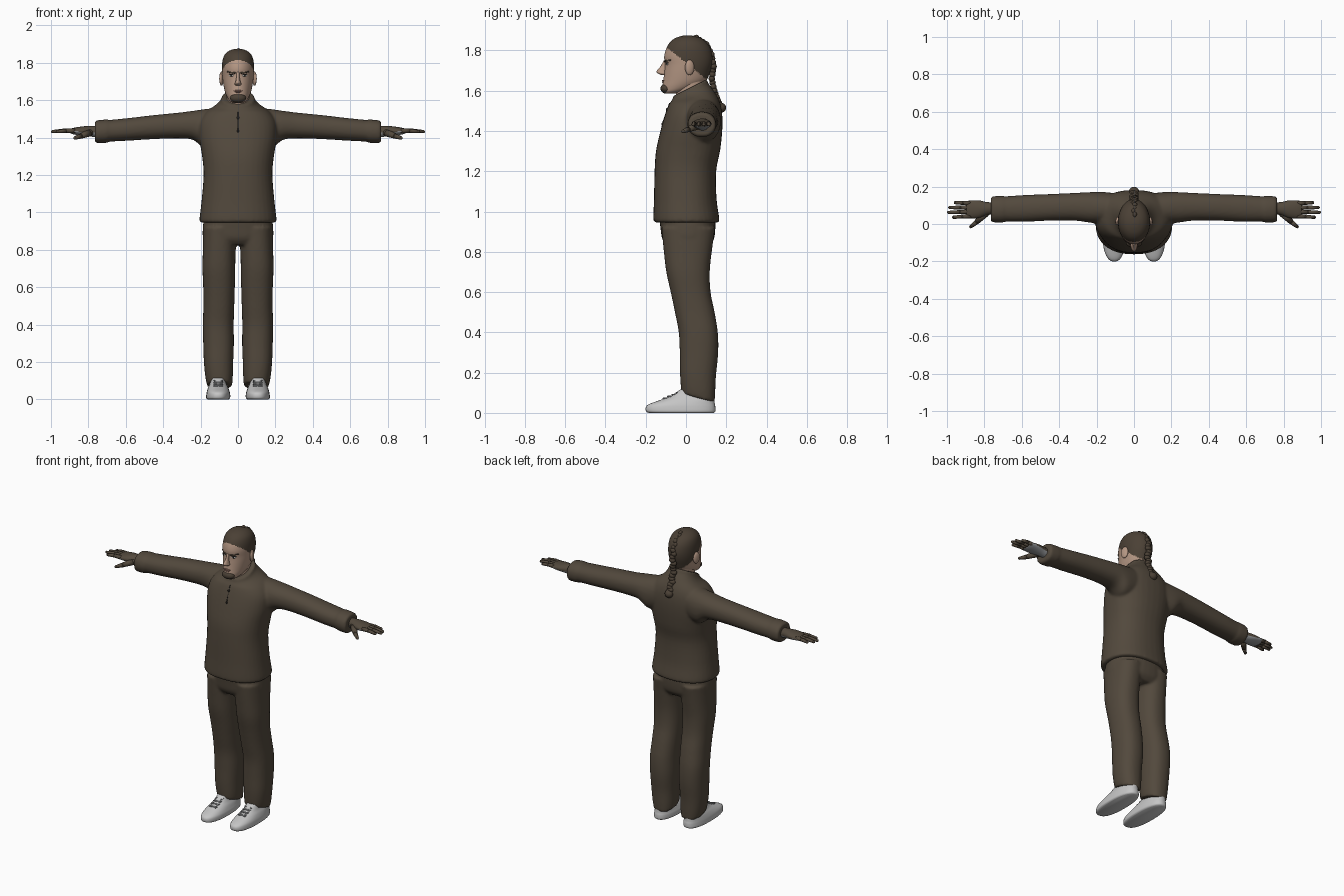
import bpy, bmesh, math
from mathutils import Vector, Matrix
from mathutils.bvhtree import BVHTree


def material(name, r, g, b):
    m = bpy.data.materials.new(name)
    m.diffuse_color = (r, g, b, 1)
    return m


BROWN = material("dark brown", 0.085, 0.066, 0.046)
HAIR = material("hair brown", 0.07, 0.052, 0.036)
SKIN = material("skin", 0.46, 0.31, 0.23)
LIP = material("lip", 0.32, 0.18, 0.14)
SHOE = material("shoe grey", 0.56, 0.56, 0.56)
GREY = material("mid grey", 0.3, 0.31, 0.32)
DARK = material("near black", 0.02, 0.018, 0.016)
WHITE = material("eye white", 0.65, 0.65, 0.62)


def loft(bm, secs, axis='z', n=36, steps=4, side=1, p=2.0):
    """Smooth skin through rounded sections (t, a0, a1, b0, b1, tilt)."""
    secs = [Vector(tuple(s) + (0,) * (6 - len(s))) for s in secs]
    rows = []
    for i in range(len(secs) - 1):
        p0, p1, p2 = secs[max(i - 1, 0)], secs[i], secs[i + 1]
        p3 = secs[min(i + 2, len(secs) - 1)]
        for k in range(steps):
            u = k / steps
            rows.append(p1 + (p2 - p0) * (u / 2) + (p0 * 2 - p1 * 5 + p2 * 4 - p3) * (u * u / 2)
                        + (p1 * 3 - p0 - p2 * 3 + p3) * (u ** 3 / 2))
    rows.append(secs[-1])
    rings = []
    for t, a0, a1, b0, b1, tilt in rows:
        ring = []
        for j in range(n):
            c, s = math.cos(2 * math.pi * j / n), math.sin(2 * math.pi * j / n)
            a = (a0 + a1) / 2 + (a1 - a0) / 2 * math.copysign(abs(c) ** (2 / p), c)
            b = (b0 + b1) / 2 + (b1 - b0) / 2 * math.copysign(abs(s) ** (2 / p), s)
            co = {'z': (side * a, b, t + tilt * b), 'x': (side * t, a, b)}[axis]
            ring.append(bm.verts.new(co))
        rings.append(ring)
    for r0, r1 in zip(rings, rings[1:]):
        for j in range(n):
            k = (j + 1) % n
            bm.faces.new((r0[j], r0[k], r1[k], r1[j]))
    bm.faces.new(rings[0])
    bm.faces.new(rings[-1])


def ball(bm, loc, rad, rot=None):
    m = Matrix.Translation(loc) @ (rot or Matrix()) @ Matrix.Diagonal((*rad, 1))
    bmesh.ops.create_uvsphere(bm, u_segments=16, v_segments=10, radius=1, matrix=m)


def limb(bm, a, b, r0, r1):
    """Tapered rod with round ends."""
    a, b = Vector(a), Vector(b)
    d = b - a
    m = Matrix.Translation((a + b) / 2) @ d.to_track_quat('Z', 'Y').to_matrix().to_4x4()
    bmesh.ops.create_cone(bm, cap_ends=True, segments=14, radius1=r0, radius2=r1,
                          depth=d.length, matrix=m)
    ball(bm, a, (r0,) * 3)
    ball(bm, b, (r1,) * 3)


def finish(name, bm, *mats, rule=None, voxel=0):
    bmesh.ops.recalc_face_normals(bm, faces=bm.faces)
    me = bpy.data.meshes.new(name)
    bm.to_mesh(me)
    bm.free()
    ob = bpy.data.objects.new(name, me)
    bpy.context.collection.objects.link(ob)
    if voxel:
        r = ob.modifiers.new("blend", 'REMESH')
        r.mode, r.voxel_size = 'VOXEL', voxel
        s = ob.modifiers.new("soften", 'SMOOTH')
        s.factor, s.iterations = 0.5, 4
        bpy.context.view_layer.objects.active = ob
        for m in ("blend", "soften"):
            bpy.ops.object.modifier_apply(modifier=m)
    for m in mats:
        ob.data.materials.append(m)
    for f in ob.data.polygons:
        f.use_smooth = True
        f.material_index = int(rule(f)) if rule else 0
    return ob


def front_finder(ob):
    """Returns a function giving the point on the front surface at x, z."""
    bm = bmesh.new()
    bm.from_mesh(ob.data)
    tree = BVHTree.FromBMesh(bm)
    bm.free()
    return lambda x, z: tree.ray_cast(Vector((x, -1, z)), Vector((0, 1, 0)))[0] or Vector((x, -0.1, z))


# Sweater: torso with tilted collar, blended into both sleeves
bm = bmesh.new()
loft(bm, [(0.945, -.196, .196, -.152, .156), (0.96, -.206, .206, -.162, .166),
          (1.06, -.195, .195, -.159, .152), (1.2, -.184, .184, -.156, .150),
          (1.3, -.192, .192, -.149, .169), (1.4, -.208, .208, -.127, .180),
          (1.48, -.205, .205, -.104, .180), (1.535, -.17, .17, -.085, .168, .05),
          (1.565, -.115, .115, -.074, .138, .25), (1.585, -.092, .092, -.068, .112, .45),
          (1.605, -.087, .087, -.064, .105, .5)], p=2.3)
for s in (1, -1):
    loft(bm, [(.10, .0, .165, 1.36, 1.56), (.18, .0, .172, 1.345, 1.552),
              (.24, .008, .17, 1.388, 1.543), (.32, .018, .166, 1.396, 1.533),
              (.45, .018, .16, 1.392, 1.52), (.58, .012, .155, 1.384, 1.505),
              (.69, .012, .148, 1.378, 1.494), (.70, .008, .15, 1.372, 1.497),
              (.755, .009, .148, 1.37, 1.492), (.765, .016, .142, 1.378, 1.485)],
         axis='x', side=s, p=2.2)
sweater = finish("sweater", bm, BROWN, voxel=.0085)

# Short front zip with pull
at = front_finder(sweater)
bm = bmesh.new()
limb(bm, at(0, 1.535), at(0, 1.43), .003, .003)
ball(bm, at(0, 1.505), (.007, .005, .009))
ball(bm, at(0, 1.435), (.006, .005, .007))
finish("neck_zip", bm, DARK)

# Trousers: hips blended into two legs with sloping cuffs
bm = bmesh.new()
loft(bm, [(.985, -.18, .18, -.135, .145), (.92, -.188, .188, -.127, .146),
          (.86, -.186, .186, -.117, .138), (.825, -.15, .15, -.09, .11)], p=2.3)
for s in (1, -1):
    loft(bm, [(.92, .004, .186, -.122, .145), (.8, .012, .188, -.110, .128),
              (.7, .015, .19, -.098, .118), (.6, .017, .186, -.076, .122),
              (.5, .02, .185, -.055, .142), (.4, .023, .188, -.036, .158),
              (.3, .022, .186, -.031, .16), (.2, .026, .182, -.03, .149, -.1),
              (.13, .028, .174, -.026, .145, -.2), (.09, .032, .165, -.022, .142, -.27)],
         side=s, p=2.3)
finish("trousers", bm, BROWN, voxel=.0085)

# Shoes with crossed laces
bm, laces = bmesh.new(), bmesh.new()
for s in (1, -1):
    loft(bm, [(0, .05, .163, -.185, .138), (.008, .042, .17, -.199, .146),
              (.03, .042, .169, -.199, .146), (.045, .046, .166, -.18, .143),
              (.065, .053, .159, -.125, .141), (.085, .062, .15, -.075, .138),
              (.115, .068, .145, -.03, .135)], side=s, p=2.4)
    for i in range(4):
        y, z = -.105 + .022 * i, .072 + .0095 * i
        for d in (-1, 1):
            limb(laces, (s * .105 - .022, y - .007 * d, z), (s * .105 + .022, y + .007 * d, z),
                 .004, .004)
finish("shoes", bm, SHOE)
finish("shoe_laces", laces, GREY)

# Gloved hands: palm, four fingers, thumb
palm, fingers = bmesh.new(), bmesh.new()
for s in (1, -1):
    loft(palm, [(.74, .05, .115, 1.40, 1.462), (.785, .048, .117, 1.405, 1.463),
                (.83, .032, .126, 1.41, 1.46), (.875, .03, .126, 1.416, 1.453),
                (.895, .036, .12, 1.422, 1.447)], axis='x', side=s, n=28)
    for y0, y1, x1 in ((.043, .036, .965), (.066, .062, .991), (.088, .088, .985), (.110, .114, .955)):
        mid = (s * (.87 + x1) / 2, (y0 + y1) / 2, 1.437)
        limb(fingers, (s * .87, y0, 1.435), mid, .0125, .011)
        limb(fingers, mid, (s * x1, y1, 1.432), .011, .0085)
    limb(fingers, (s * .795, .055, 1.425), (s * .84, .012, 1.408), .02, .014)
    limb(fingers, (s * .84, .012, 1.408), (s * .872, -.014, 1.398), .014, .009)
finish("palms", palm, BROWN, GREY, rule=lambda f: f.normal.z < -.25)
finish("fingers", fingers, BROWN)

# Neck
bm = bmesh.new()
loft(bm, [(1.52, -.066, .066, -.052, .09), (1.58, -.061, .061, -.05, .09),
          (1.67, -.06, .06, -.05, .10)])
finish("neck", bm, SKIN)

# Head, with hair above a line falling from brow to nape
bm = bmesh.new()
loft(bm, [(1.586, -.028, .028, -.105, -.055), (1.598, -.046, .046, -.116, 0),
          (1.62, -.06, .06, -.118, .06), (1.65, -.071, .071, -.113, .10),
          (1.69, -.079, .079, -.108, .118), (1.73, -.084, .084, -.105, .13),
          (1.77, -.086, .086, -.108, .132), (1.81, -.083, .083, -.098, .122),
          (1.84, -.073, .073, -.08, .102), (1.86, -.054, .054, -.055, .075),
          (1.871, -.03, .03, -.025, .042), (1.875, -.006, .006, 0, .012)], n=80, steps=7)
head = finish("head", bm, SKIN, HAIR,
              rule=lambda f: f.center.z > 1.81 - .8 * (f.center.y + .09))
at = front_finder(head)

# Ears and nose
bm = bmesh.new()
for s in (1, -1):
    ball(bm, (s * .088, .018, 1.715), (.011, .024, .038), Matrix.Rotation(s * .3, 4, 'Z'))
loft(bm, [(1.678, -.012, .012, -.125, -.09), (1.686, -.018, .018, -.14, -.09),
          (1.697, -.014, .014, -.146, -.09), (1.72, -.009, .009, -.127, -.09),
          (1.75, -.008, .008, -.111, -.09)], n=20)
finish("ears_and_nose", bm, SKIN)

# Eyes, brows, lips and goatee set on the face
white, pupil, hair, lip = (bmesh.new() for _ in range(4))
for s in (1, -1):
    p = at(s * .035, 1.732)
    turn = Matrix.Rotation(s * .35, 4, 'Z')
    ball(white, p, (.014, .004, .0055), turn)
    ball(pupil, p + Vector((0, -.003, 0)), (.005, .003, .005))
    ball(pupil, p + Vector((0, 0, .006)), (.016, .005, .0025), turn)
    limb(hair, at(s * .018, 1.746), at(s * .056, 1.752), .0055, .004)
ball(lip, at(0, 1.65), (.024, .006, .004))
ball(lip, at(0, 1.643), (.02, .006, .004))
ball(hair, (0, -.1, 1.611), (.043, .027, .025))
finish("eye_whites", white, WHITE)
finish("pupils_and_lashes", pupil, DARK)
finish("lips", lip, LIP)

# Braid from the crown, down the nape to a knot
path = [Vector(v) for v in ((0, .05, 1.862), (0, .1, 1.83), (0, .126, 1.78), (0, .137, 1.72),
                            (0, .128, 1.66), (0, .14, 1.60), (0, .158, 1.55), (0, .175, 1.515))]
for i, (a, b) in enumerate(zip(path, path[1:])):
    r = .012 + .003 * min(i, 3)
    for k in range(3):
        ball(hair, a.lerp(b, k / 3) + Vector((.004 * (-1) ** k, 0, 0)), (r, .016, .016))
ball(hair, path[-1], (.027, .024, .024))
finish("braid_brows_and_goatee", hair, HAIR)
